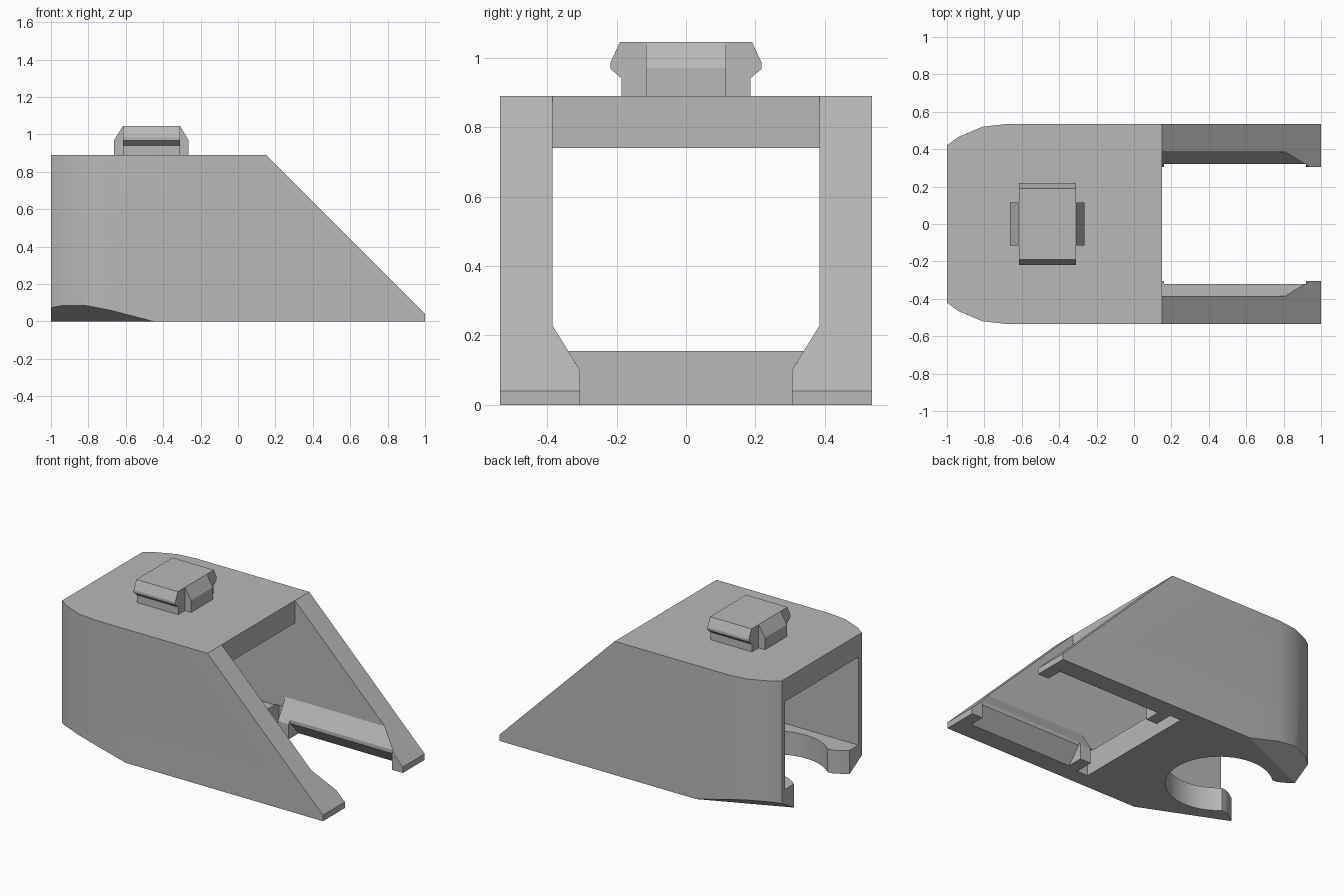
import bpy, bmesh, math
from mathutils import Vector

cube = bpy.data.objects.get("Cube")
if cube:
    bpy.data.objects.remove(cube, do_unlink=True)

grey = bpy.data.materials.new("plain grey")
grey.use_nodes = True
GREY = (0.48, 0.48, 0.48, 1)
grey.diffuse_color = GREY
grey.node_tree.nodes["Principled BSDF"].inputs["Base Color"].default_value = GREY


def finish(name, bm):
    bmesh.ops.recalc_face_normals(bm, faces=bm.faces)
    mesh = bpy.data.meshes.new(name)
    bm.to_mesh(mesh)
    bm.free()
    mesh.materials.append(grey)
    obj = bpy.data.objects.new(name, mesh)
    bpy.context.collection.objects.link(obj)
    return obj


def prism(name, points, axis, low, high):
    """Extrude a 2D outline along an axis; the outline uses the other two axes in order."""
    bm = bmesh.new()
    verts = []
    for p in points:
        co = list(p)
        co.insert("xyz".index(axis), low)
        verts.append(bm.verts.new(co))
    face = bm.faces.new(verts)
    ext = bmesh.ops.extrude_face_region(bm, geom=[face])["geom"]
    shift = Vector([high - low if a == axis else 0 for a in "xyz"])
    bmesh.ops.translate(bm, vec=shift, verts=[v for v in ext if isinstance(v, bmesh.types.BMVert)])
    return finish(name, bm)


def mirrored(half):
    """Close a symmetric outline from its positive half."""
    return half + [(-a, b) for a, b in reversed(half)]


def mirrored_y(half):
    return half + [(a, -b) for a, b in reversed(half)]


def activate(obj):
    bpy.ops.object.select_all(action="DESELECT")
    obj.select_set(True)
    bpy.context.view_layer.objects.active = obj


def cut(target, cutter):
    cutter.hide_render = True
    mod = target.modifiers.new("cut", "BOOLEAN")
    mod.operation = "DIFFERENCE"
    mod.solver = "EXACT"
    mod.object = cutter
    activate(target)
    bpy.ops.object.modifier_apply(modifier=mod.name)
    bpy.data.objects.remove(cutter, do_unlink=True)


# Main body with rounded rear corners
plan = mirrored_y([(1, 0.535), (-0.68, 0.535), (-0.81, 0.52), (-0.94, 0.465), (-1, 0.42)])
body = prism("body", plan, "z", 0, 0.89)

# Sloping front
cut(body, prism("slope_cutter", [(0.05, 0.99), (1.1, -0.06), (1.3, 1.1), (0.05, 1.1)], "y", -1, 1))

# Tunnel between the walls, below the roof and above the floor
tunnel = [(-1.1, 0.155), (0.08, 0.155), (0.08, 0.23), (1.2, 0.23),
          (1.2, 1), (0.15, 1), (0.15, 0.74), (-1.1, 0.74)]
cut(body, prism("tunnel_cutter", tunnel, "y", -0.385, 0.385))

# Opening between the bevelled lower lips, and the notch that ends them at the floor
lips = mirrored([(0.305, -0.1), (0.305, 0.1), (0.385, 0.23), (0.38, 0.3)])
cut(body, prism("lip_cutter", lips, "x", 0.07, 1.2))
notch = mirrored([(0.43, -0.1), (0.43, 0.16)])
cut(body, prism("notch_cutter", notch, "x", 0, 0.08))

# Undercut along the middle of each lip
undercut = mirrored([(0.5, -0.1), (0.41, 0), (0.32, 0.1), (0.32, 0.14)])
cut(body, prism("undercut_cutter", undercut, "x", 0.16, 0.92))

# Round clip opening at the rear of the floor
cx, radius = -0.66, 0.32
neck = math.radians(133)
arc = [(cx + radius * math.cos(neck * i / 20), radius * math.sin(neck * i / 20)) for i in range(20, 0, -1)]
half = [(-1.1, 0.34), (-1, 0.29), (-0.94, 0.25), (-0.91, 0.237)] + arc
keyhole = half + [(cx + radius, 0)] + [(x, -y) for x, y in reversed(half)]
cut(body, prism("clip_cutter", keyhole, "z", -0.1, 0.2))

# Slanted underside at both rear corners
for side in (1, -1):
    bm = bmesh.new()
    for x in (-1.3, -0.2):
        for y in (0.1, 0.8):
            top = 0.26 * (-0.45 - x) + 0.6 * (y - 0.535)
            bm.verts.new((x, side * y, top))
            bm.verts.new((x, side * y, -0.8))
    bmesh.ops.convex_hull(bm, input=bm.verts)
    cut(body, finish("corner_cutter", bm))

activate(body)
bpy.ops.object.shade_smooth_by_angle(angle=math.radians(25))

# Snap knob on the roof, with a bulging rim
knob = mirrored([(0.185, 0.88), (0.185, 0.94), (0.218, 0.968), (0.218, 0.985), (0.19, 1.045)])
prism("snap_knob", knob, "x", -0.615, -0.31)

# Lugs on the two ends of the knob
for name, inner, outer in (("rear_lug", -0.6, -0.662), ("front_lug", -0.325, -0.265)):
    shoulder = -0.615 if outer < inner else -0.31
    profile = [(inner, 0.88), (outer, 0.88), (outer, 0.97), (shoulder, 1.045), (inner, 1.045)]
    prism(name, profile, "y", -0.115, 0.115)
